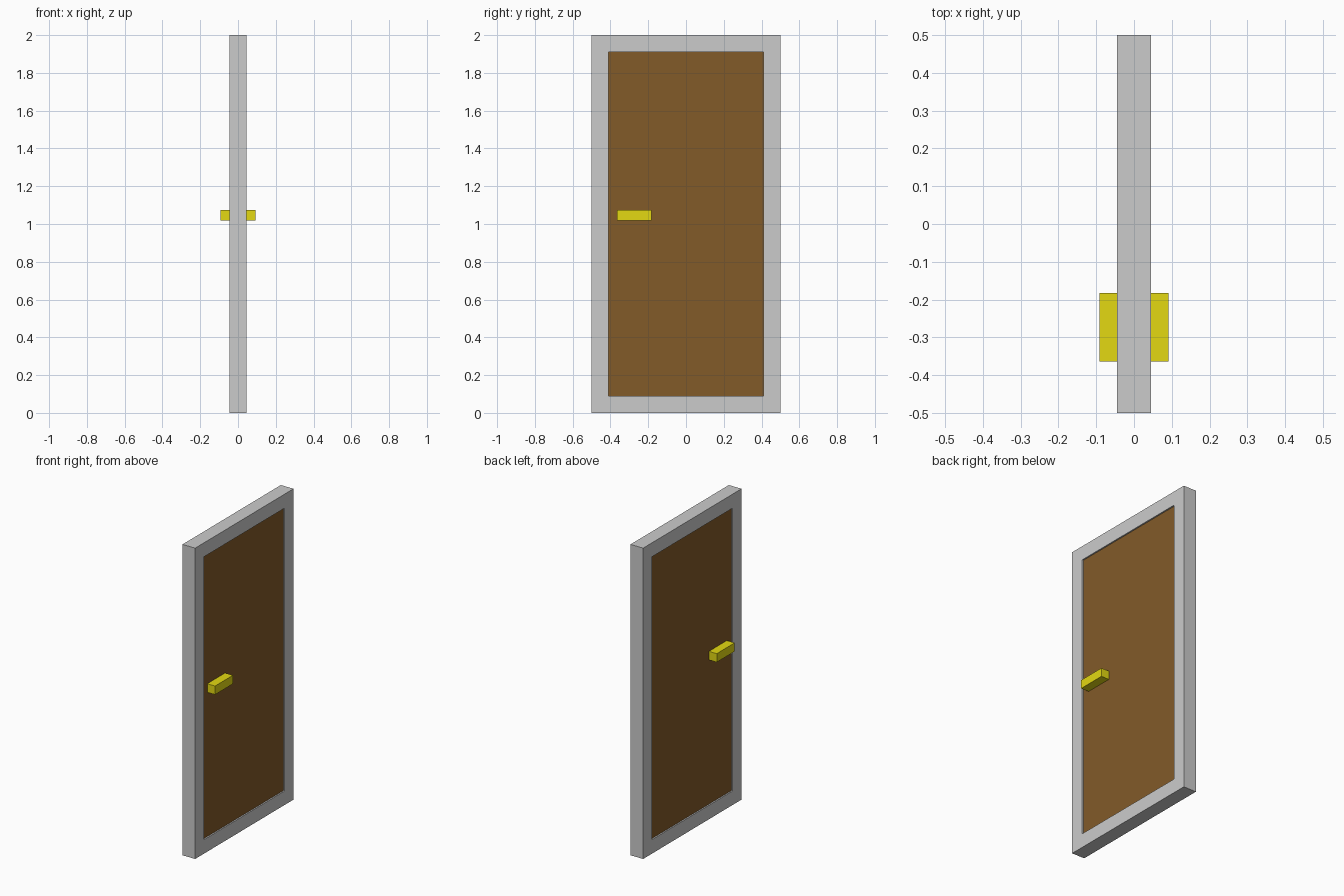
import bpy
import bmesh
from mathutils import Matrix

if "Cube" in bpy.data.objects:
    bpy.data.objects.remove(bpy.data.objects["Cube"])

HEIGHT, HALF_W, HALF_T = 2.0, 0.5, 0.045
BORDER = 0.09
PANEL_T = 0.036


def material(name, rgb):
    mat = bpy.data.materials.new(name)
    mat.diffuse_color = (*rgb, 1)
    mat.use_nodes = True
    mat.node_tree.nodes["Principled BSDF"].inputs["Base Color"].default_value = mat.diffuse_color
    return mat


def finish(name, bm, mat=None):
    bmesh.ops.recalc_face_normals(bm, faces=bm.faces)
    mesh = bpy.data.meshes.new(name)
    bm.to_mesh(mesh)
    bm.free()
    obj = bpy.data.objects.new(name, mesh)
    bpy.context.collection.objects.link(obj)
    if mat:
        mesh.materials.append(mat)
    return obj


def box(name, lo, hi, mat=None):
    bm = bmesh.new()
    centre = [(a + b) / 2 for a, b in zip(lo, hi)]
    size = [b - a for a, b in zip(lo, hi)]
    bmesh.ops.create_cube(bm, size=1, matrix=Matrix.Translation(centre) @ Matrix.Diagonal((*size, 1)))
    return finish(name, bm, mat)


wood = material("wood", (0.225, 0.104, 0.022))
brass = material("brass", (0.77, 0.687, 0.006))

# Frame: a rectangle with its middle inset away, then thickened
bm = bmesh.new()
corners = [(-HALF_W, 0), (HALF_W, 0), (HALF_W, HEIGHT), (-HALF_W, HEIGHT)]
outer = bm.faces.new([bm.verts.new((0, y, z)) for y, z in corners])
bm.normal_update()
bmesh.ops.inset_region(bm, faces=[outer], thickness=BORDER,
                       use_boundary=True, use_even_offset=True)
bmesh.ops.delete(bm, geom=[outer], context='FACES_ONLY')
frame = finish("door_frame", bm)
solid = frame.modifiers.new("thickness", 'SOLIDIFY')
solid.thickness = 2 * HALF_T
solid.offset = 0

# Door panel, slightly recessed on both sides
box("door_panel", (-PANEL_T, -HALF_W + BORDER, BORDER),
    (PANEL_T, HALF_W - BORDER, HEIGHT - BORDER), wood)

# Lever handle, mirrored to the other side of the door
handle = box("door_handles", (PANEL_T, -0.364, 1.018), (0.0915, -0.182, 1.073), brass)
handle.modifiers.new("both_sides", 'MIRROR').use_axis = (True, False, False)
